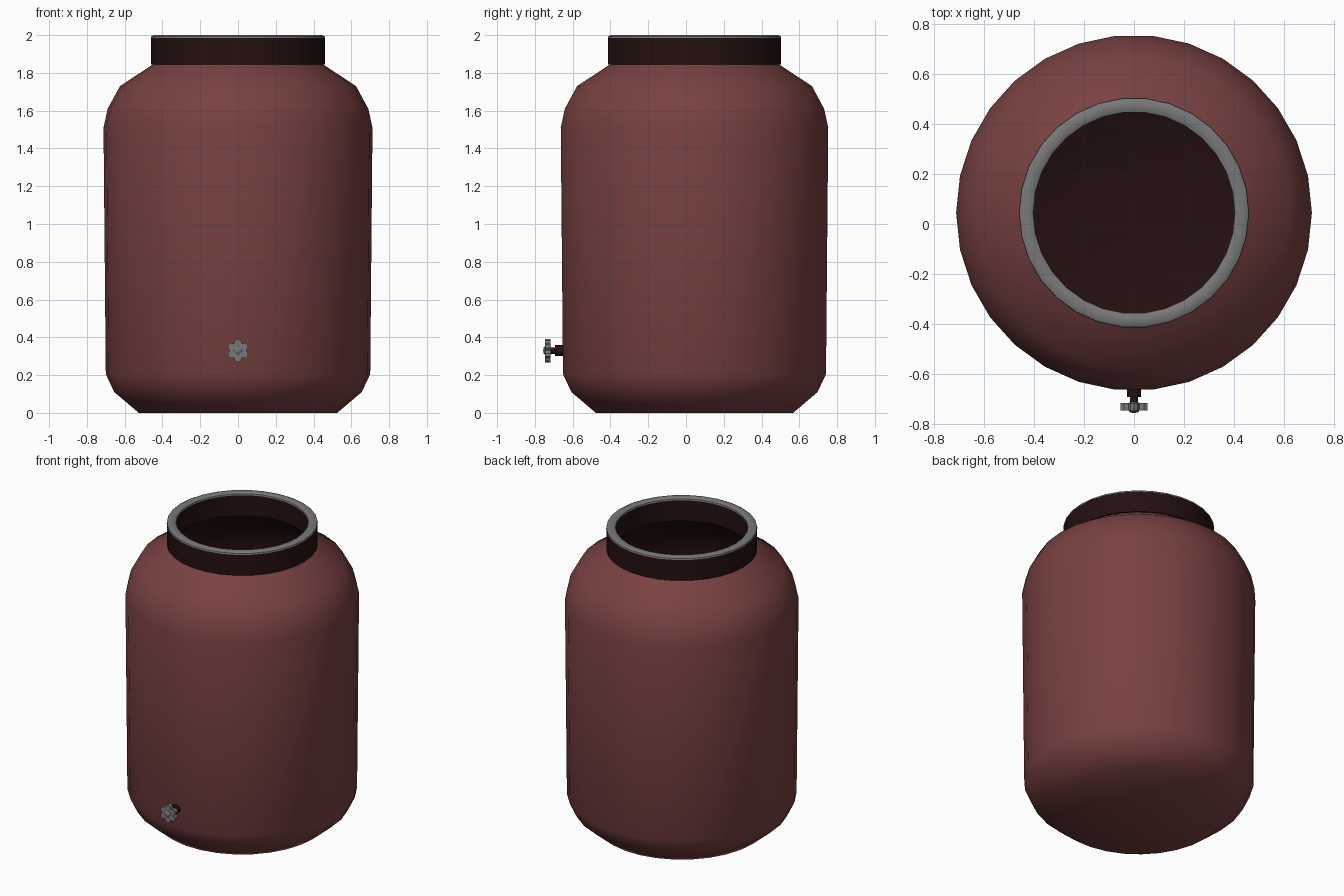
import bpy, bmesh, math
from mathutils import Vector, Matrix

if "Cube" in bpy.data.objects:
    bpy.data.objects.remove(bpy.data.objects["Cube"])

def material(name, rgb):
    m = bpy.data.materials.new(name)
    m.diffuse_color = (*rgb, 1)
    m.use_nodes = True
    m.node_tree.nodes["Principled BSDF"].inputs["Base Color"].default_value = m.diffuse_color
    return m

RED = material("dusty red", (0.19, 0.053, 0.052))
DARK = material("dark maroon", (0.018, 0.005, 0.005))
GREY = material("metal grey", (0.19, 0.19, 0.19))

def finish(name, bm, mat, angle):
    me = bpy.data.meshes.new(name)
    bm.to_mesh(me)
    bm.free()
    ob = bpy.data.objects.new(name, me)
    bpy.context.collection.objects.link(ob)
    me.materials.append(mat)
    bpy.ops.object.select_all(action='DESELECT')
    ob.select_set(True)
    bpy.context.view_layer.objects.active = ob
    bpy.ops.object.shade_smooth_by_angle(angle=math.radians(angle))
    return ob

def lathe(name, profile, mat, sides=30, frame=None, angle=50, loop=False):
    """Spin (radius, height) points about z; profile runs with outside on its right."""
    bm = bmesh.new()
    rings = []
    for r, z in profile:
        if r == 0:
            rings.append([bm.verts.new((0, 0, z))] * sides)
        else:
            rings.append([bm.verts.new((r * math.cos(2 * math.pi * j / sides),
                                        r * math.sin(2 * math.pi * j / sides), z))
                          for j in range(sides)])
    pairs = list(zip(rings, rings[1:]))
    if loop:
        pairs.append((rings[-1], rings[0]))
    for a, b in pairs:
        for j in range(sides):
            k = (j + 1) % sides
            bm.faces.new(list(dict.fromkeys((a[j], a[k], b[k], b[j]))))
    bm.transform(frame or Matrix.Translation((0, 0.045, 0)))
    return finish(name, bm, mat, angle)

# jar shell
lathe("jar_body", [(0, 0), (0.525, 0), (0.655, 0.11), (0.70, 0.205), (0.712, 1.51),
                   (0.69, 1.61), (0.625, 1.73), (0.45, 1.845)], RED)

# dark lining just inside the shell
lathe("jar_lining", [(0.44, 1.845), (0.613, 1.722), (0.678, 1.605), (0.70, 1.51),
                     (0.688, 0.21), (0.645, 0.12), (0.52, 0.012), (0, 0.012)], DARK)

# collar and rounded rim
lathe("neck_collar", [(0.405, 1.845), (0.46, 1.845), (0.46, 1.985), (0.405, 1.985)],
      DARK, loop=True)
lathe("rim", [(0.402, 1.984), (0.461, 1.984), (0.459, 1.993), (0.445, 2.0),
              (0.418, 2.0), (0.404, 1.993)], GREY, loop=True)

# tap: local z points out of the jar front
tap = Matrix.Translation((0, -0.645, 0.33)) @ Matrix.Rotation(math.pi / 2, 4, 'X')
lathe("tap_base", [(0, 0), (0.029, 0), (0.029, 0.048), (0, 0.048)], DARK, 16, tap)
lathe("tap_stem", [(0, 0.04), (0.017, 0.04), (0.017, 0.08), (0, 0.08)], DARK, 12, tap)
lathe("tap_hub", [(0, 0.07), (0.021, 0.07), (0.021, 0.104), (0.013, 0.110), (0, 0.111)],
      GREY, 12, tap)

# six lobed handwheel
bm = bmesh.new()
vs = []
for i in range(24):
    a = 2 * math.pi * i / 24 + math.pi / 2
    r = (0.062, 0.056, 0.043, 0.056)[i % 4]
    vs.append(bm.verts.new((r * math.cos(a), r * math.sin(a), 0.072)))
f = bm.faces.new(vs)
top = bmesh.ops.extrude_face_region(bm, geom=[f])["geom"]
bmesh.ops.translate(bm, vec=(0, 0, 0.029),
                    verts=[v for v in top if isinstance(v, bmesh.types.BMVert)])
bmesh.ops.recalc_face_normals(bm, faces=bm.faces)
bm.transform(tap)
finish("tap_wheel", bm, GREY, 35)
